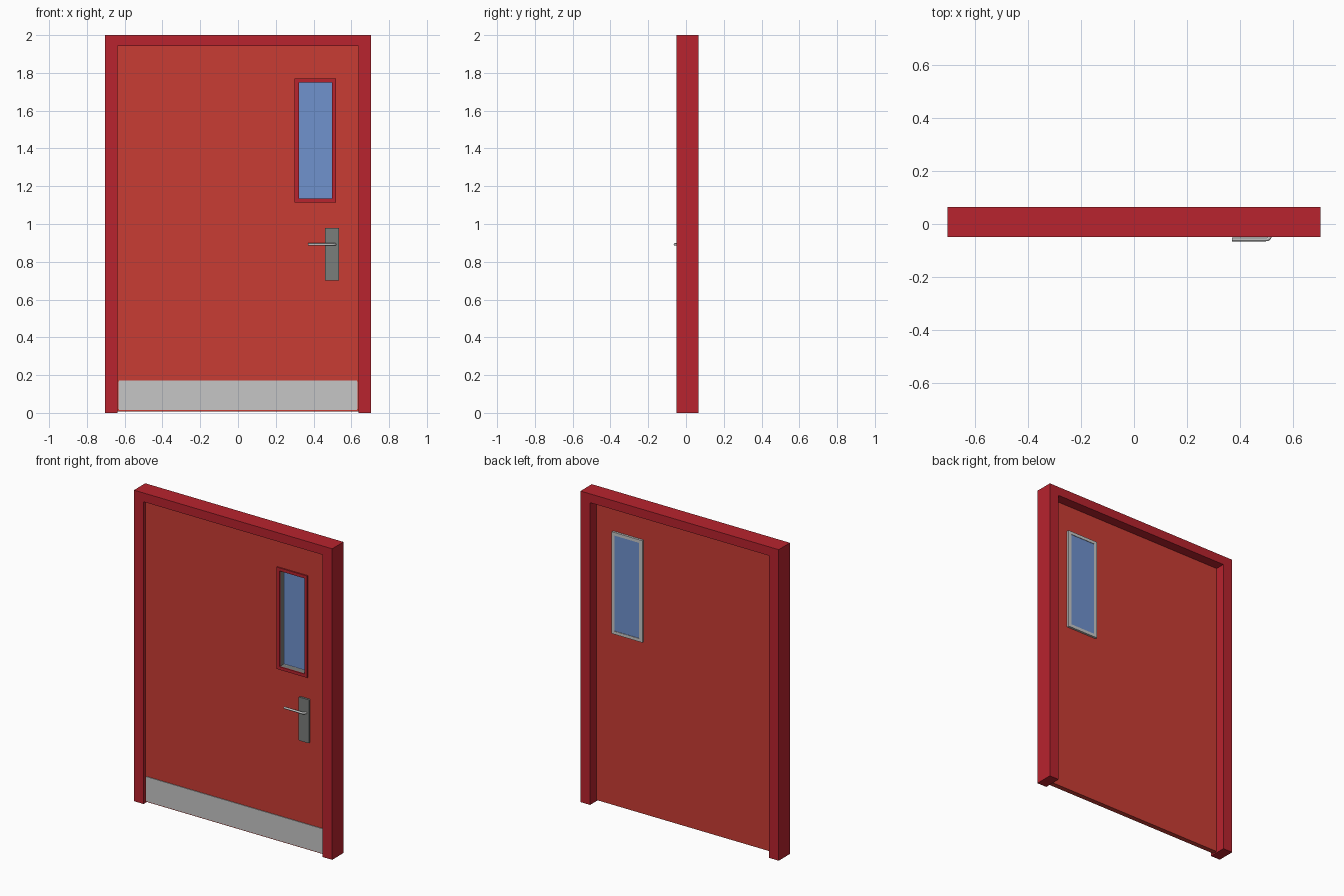
import bpy, bmesh, math

if "Cube" in bpy.data.objects:
    bpy.data.objects.remove(bpy.data.objects["Cube"])


def material(name, r, g, b):
    lin = [(c / 255 / 12.92) if c < 11 else ((c / 255 + 0.055) / 1.055) ** 2.4 for c in (r, g, b)]
    m = bpy.data.materials.new(name)
    m.diffuse_color = (*lin, 1)
    m.use_nodes = True
    m.node_tree.nodes["Principled BSDF"].inputs["Base Color"].default_value = m.diffuse_color
    return m


DARK_RED = material("dark red", 184, 35, 46)
RED = material("door red", 201, 60, 52)
LIGHT = material("light steel", 198, 198, 198)
GREY = material("mid grey", 122, 125, 123)
BLUE = material("glass blue", 112, 146, 206)


def finish(name, bm, mat):
    bmesh.ops.recalc_face_normals(bm, faces=bm.faces)
    me = bpy.data.meshes.new(name)
    bm.to_mesh(me)
    bm.free()
    me.materials.append(mat)
    ob = bpy.data.objects.new(name, me)
    bpy.context.collection.objects.link(ob)
    return ob


def rect(x0, x1, z0, z1, r=0.0):
    """Rectangle outline in xz, with optional rounded corners."""
    if not r:
        return [(x0, z0), (x1, z0), (x1, z1), (x0, z1)]
    pts = []
    for i, (cx, cz) in enumerate([(x1 - r, z1 - r), (x0 + r, z1 - r), (x0 + r, z0 + r), (x1 - r, z0 + r)]):
        for k in range(4):
            a = math.radians(90 * i + 30 * k)
            pts.append((cx + r * math.cos(a), cz + r * math.sin(a)))
    return pts


def slab(name, outline, y0, y1, mat):
    """Extrude an xz outline along y."""
    bm = bmesh.new()
    f = bm.faces.new([bm.verts.new((x, y0, z)) for x, z in outline])
    ext = bmesh.ops.extrude_face_region(bm, geom=[f])
    for v in ext["geom"]:
        if isinstance(v, bmesh.types.BMVert):
            v.co.y = y1
    return finish(name, bm, mat)


def ring(name, outer, inner, y0, y1, mat):
    """Rectangular panel with a rectangular opening."""
    bm = bmesh.new()
    loops = [[bm.verts.new((x, y, z)) for x, z in rect(*r)]
             for r, y in ((outer, y0), (inner, y0), (inner, y1), (outer, y1))]
    for n in range(4):
        a, b = loops[n], loops[(n + 1) % 4]
        for i in range(4):
            j = (i + 1) % 4
            bm.faces.new((a[i], a[j], b[j], b[i]))
    return finish(name, bm, mat)


# Door surround: one arch-shaped profile
W, J, TOP = 0.705, 0.637, 1.943
slab("door_frame", [(-W, 0), (-J, 0), (-J, TOP), (J, TOP), (J, 0), (W, 0), (W, 2), (-W, 2)],
     -0.05, 0.065, DARK_RED)

# Door leaf with its window opening
FRONT, BACK = -0.03, 0.002
opening = (0.315, 0.503, 1.128, 1.757)
glass = (0.322, 0.498, 1.135, 1.75)
ring("door_leaf", (-J, J, 0.008, TOP), opening, FRONT, BACK, RED)

# Window: front trim, grey liner, back trim and pane
trim = (0.3, 0.518, 1.115, 1.77)
ring("window_front_trim", trim, glass, FRONT - 0.008, FRONT, DARK_RED)
ring("window_liner", opening, glass, FRONT, BACK, GREY)
ring("window_back_trim", trim, glass, BACK, 0.016, LIGHT)
slab("window_glass", rect(*glass), 0.008, 0.013, BLUE)

# Kick plate and lock plate
slab("kick_plate", rect(-0.632, 0.632, 0.014, 0.172, 0.008), FRONT - 0.004, FRONT, LIGHT)
slab("lock_plate", rect(0.46, 0.535, 0.70, 0.98, 0.006), FRONT - 0.013, FRONT, GREY)

# Lever handle: bent rod
cu = bpy.data.curves.new("lever_handle", "CURVE")
cu.dimensions = "3D"
cu.bevel_depth = 0.0068
cu.bevel_resolution = 2
cu.use_fill_caps = True
path = [(0.514, -0.04), (0.514, -0.047), (0.511, -0.054), (0.503, -0.0585), (0.49, -0.0585), (0.37, -0.0585)]
sp = cu.splines.new("POLY")
sp.points.add(len(path) - 1)
for p, (x, y) in zip(sp.points, path):
    p.co = (x, y, 0.892, 1)
cu.materials.append(LIGHT)
lever = bpy.data.objects.new("lever_handle", cu)
bpy.context.collection.objects.link(lever)
